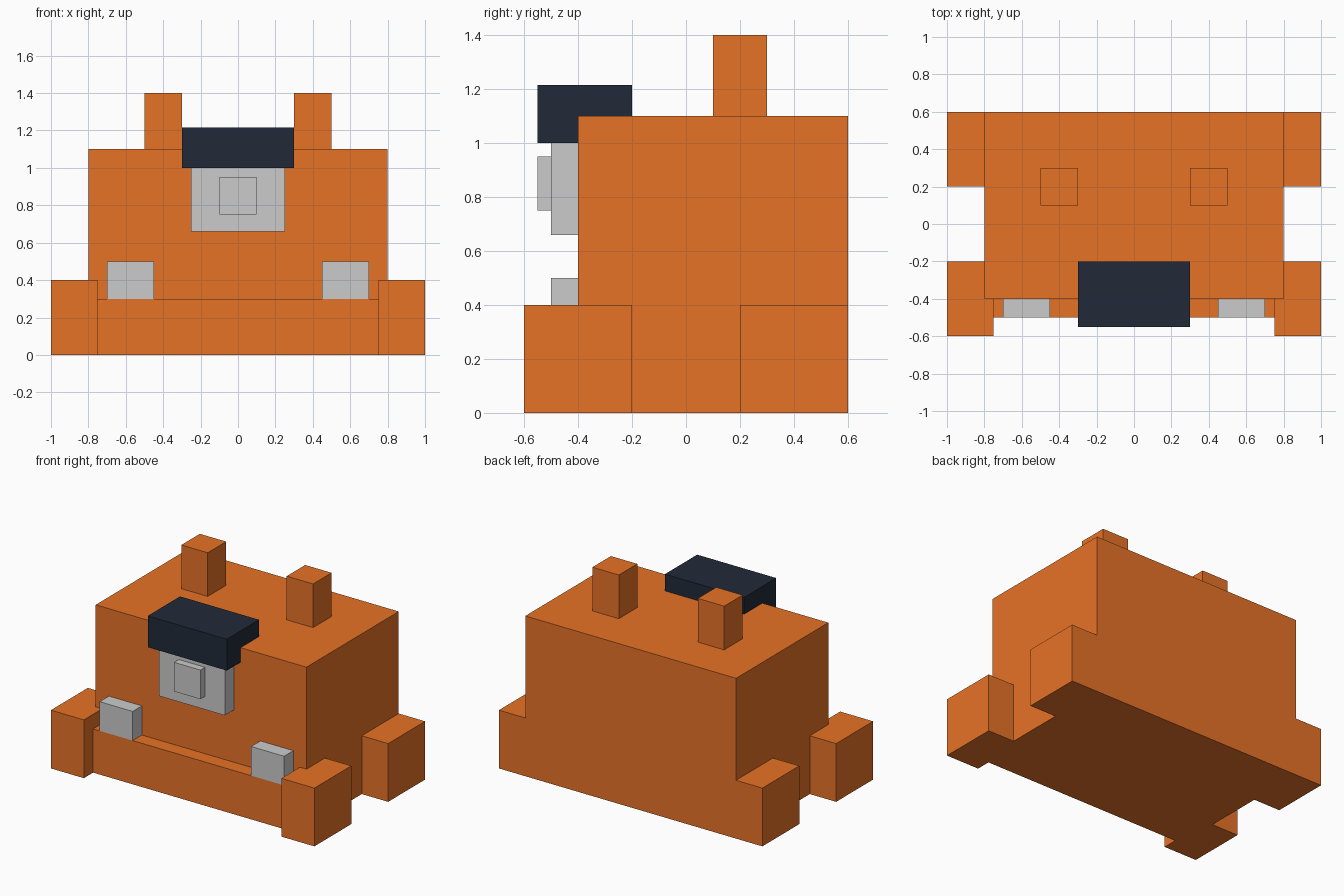
import bpy
import bmesh

if "Cube" in bpy.data.objects:
    bpy.data.objects.remove(bpy.data.objects["Cube"])


def material(name, rgb):
    m = bpy.data.materials.new(name)
    m.diffuse_color = (*rgb, 1)
    m.use_nodes = True
    m.node_tree.nodes["Principled BSDF"].inputs["Base Color"].default_value = m.diffuse_color
    return m


ORANGE = material("orange", (0.8, 0.17, 0.02))
DARK = material("dark", (0.015, 0.023, 0.04))


def box(name, x, y, z, mat=None):
    """Box spanning the given (min, max) range on each axis."""
    bm = bmesh.new()
    bmesh.ops.create_cube(bm, size=1)
    for v in bm.verts:
        v.co = [r[0] if c < 0 else r[1] for c, r in zip(v.co, (x, y, z))]
    mesh = bpy.data.meshes.new(name)
    bm.to_mesh(mesh)
    bm.free()
    if mat:
        mesh.materials.append(mat)
    ob = bpy.data.objects.new(name, mesh)
    bpy.context.collection.objects.link(ob)
    return ob


def pair(name, x, y, z, mat=None):
    """Matching boxes on the right and left sides."""
    box("right_" + name, x, y, z, mat)
    box("left_" + name, (-x[1], -x[0]), y, z, mat)


# Main body and the low ledge across its front
box("body", (-0.8, 0.8), (-0.4, 0.6), (0, 1.1), ORANGE)
box("front_ledge", (-0.75, 0.75), (-0.5, -0.4), (0, 0.3), ORANGE)

# Corner feet and the upright posts on the roof
pair("front_foot", (0.75, 1.0), (-0.6, -0.2), (0, 0.4), ORANGE)
pair("rear_foot", (0.8, 1.0), (0.2, 0.6), (0, 0.4), ORANGE)
pair("top_post", (0.3, 0.5), (0.1, 0.3), (1.1, 1.4), ORANGE)

# Dark hood over the grey front panel and its button
box("hood", (-0.3, 0.3), (-0.55, -0.2), (1.0, 1.215), DARK)
box("front_panel", (-0.25, 0.25), (-0.5, -0.4), (0.66, 1.0))
box("panel_button", (-0.1, 0.1), (-0.55, -0.5), (0.75, 0.95))

# Grey blocks resting on the ledge
pair("ledge_block", (0.45, 0.7), (-0.5, -0.4), (0.3, 0.5))
